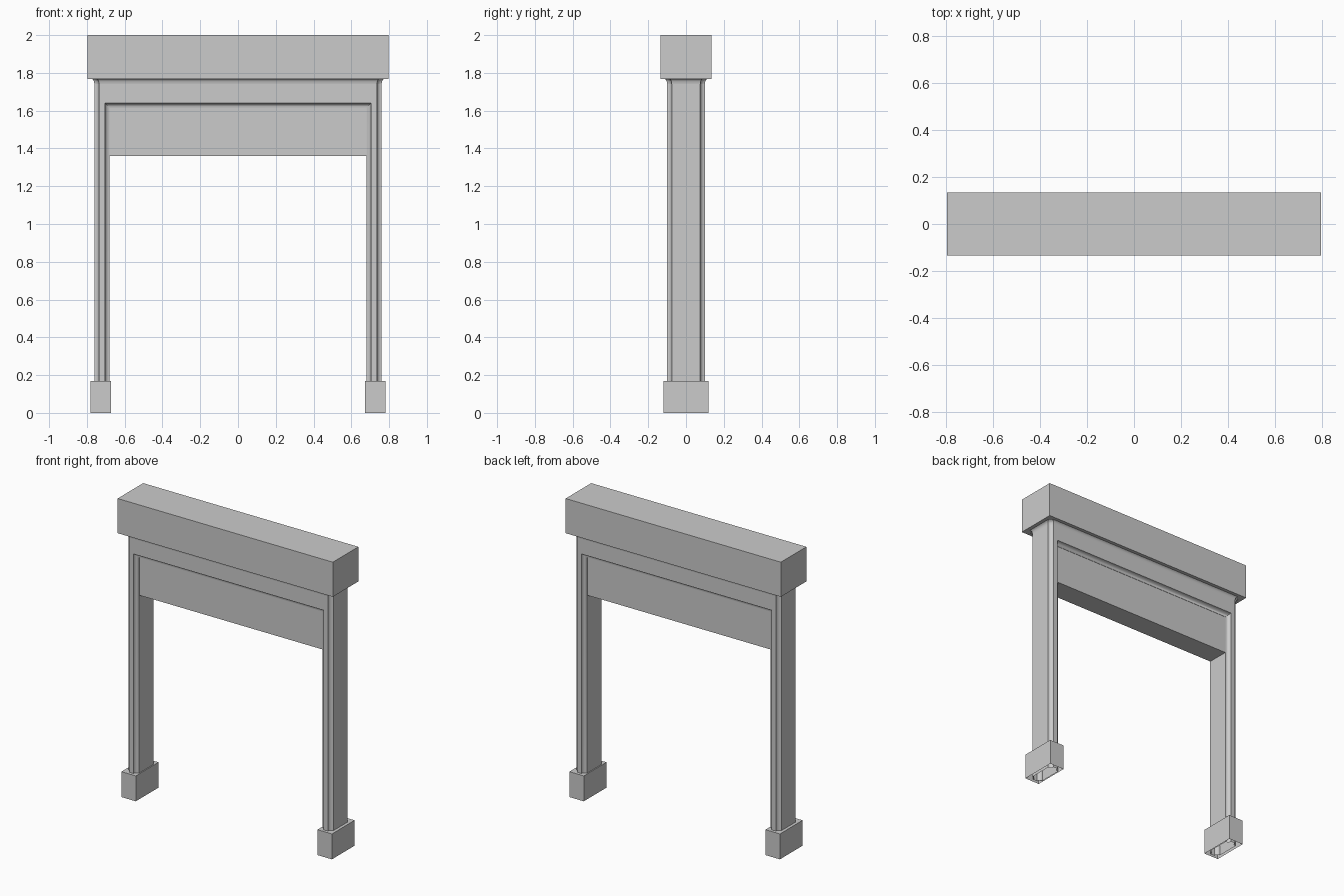
import bpy, bmesh
from math import sin, cos, pi

if "Cube" in bpy.data.objects:
    bpy.data.objects.remove(bpy.data.objects["Cube"])

X_IN, X_OUT, Y = 0.68, 0.76, 0.10   # leg inner / outer side, half depth
R = 0.025                            # radius of the coved corners
Z_IN, Z_SLAB = 1.615, 1.768          # opening height, underside of the slab
N = 5                                # segments per cove


def make(name, verts, faces, smooth=False):
    me = bpy.data.meshes.new(name)
    ob = bpy.data.objects.new(name, me)
    bpy.context.collection.objects.link(ob)
    bm = bmesh.new()
    vs = [bm.verts.new(v) for v in verts]
    for f in faces:
        bm.faces.new([vs[i] for i in f])
    bmesh.ops.recalc_face_normals(bm, faces=bm.faces)
    bm.to_mesh(me)
    bm.free()
    if smooth:
        bpy.ops.object.select_all(action='DESELECT')
        ob.select_set(True)
        bpy.context.view_layer.objects.active = ob
        bpy.ops.object.shade_smooth_by_angle(angle=0.6)
    return ob


def box(name, x0, x1, y, z0, z1, bottom=True):
    verts = [(a, b, c) for c in (z0, z1)
             for a, b in ((x0, -y), (x1, -y), (x1, y), (x0, y))]
    faces = [(4, 5, 6, 7)] + [(i, (i + 1) % 4, (i + 1) % 4 + 4, i + 4) for i in range(4)]
    if bottom:
        faces.append((3, 2, 1, 0))
    return make(name, verts, faces)


def coved_rect(x0, x1, y):
    """Rectangle outline whose four corners are hollowed by a concave quarter arc."""
    pts = []
    for cx, cy, start in ((x1, -y, 1.0), (x1, y, 1.5), (x0, y, 2.0), (x0, -y, 0.5)):
        for i in range(N + 1):
            a = pi * (start - 0.5 * i / N)
            pts.append((cx + R * cos(a), cy + R * sin(a)))
    return pts


# Frame: leg section swept up, mitred at the inner corner and across the lintel
section = coved_rect(X_IN, X_OUT, Y)
n = len(section)
mid = (X_IN + X_OUT) / 2
verts = []
for side, top in ((1, False), (1, True), (-1, True), (-1, False)):
    for x, y in section:
        z = 0 if not top else Z_IN + x - X_IN if x < mid else Z_SLAB + 0.01
        verts.append((side * x, y, z))
faces = []
for s in range(3):
    for i in range(n):
        j = (i + 1) % n
        if s == 1 and section[i][0] > mid and section[j][0] > mid:
            continue                 # hidden inside the slab
        faces.append((s * n + i, s * n + j, s * n + n + j, s * n + n + i))
make("portal_frame", verts, faces, smooth=True)

# Flared moulding where the frame meets the slab
outline = coved_rect(-X_OUT, X_OUT, Y)
steps = [(0.0005, 1.742), (0.002, 1.755), (0.006, 1.763), (0.012, Z_SLAB)]
m = len(outline)
verts = [(x + (d if x > 0 else -d), y + (d if y > 0 else -d), z)
         for d, z in steps for x, y in outline]
faces = [(k * m + i, k * m + (i + 1) % m, k * m + m + (i + 1) % m, k * m + m + i)
         for k in range(len(steps) - 1) for i in range(m)]
make("flared_moulding", verts, faces, smooth=True)

# Slab on top and hanging panel in the opening
box("top_slab", -0.797, 0.797, 0.135, Z_SLAB, 2.0)
box("hanging_panel", -X_IN, X_IN, 0.073, 1.36, Z_IN + 0.01)

# Feet, open underneath
box("foot_right", 0.673, 0.78, 0.12, 0, 0.17, bottom=False)
box("foot_left", -0.78, -0.673, 0.12, 0, 0.17, bottom=False)
